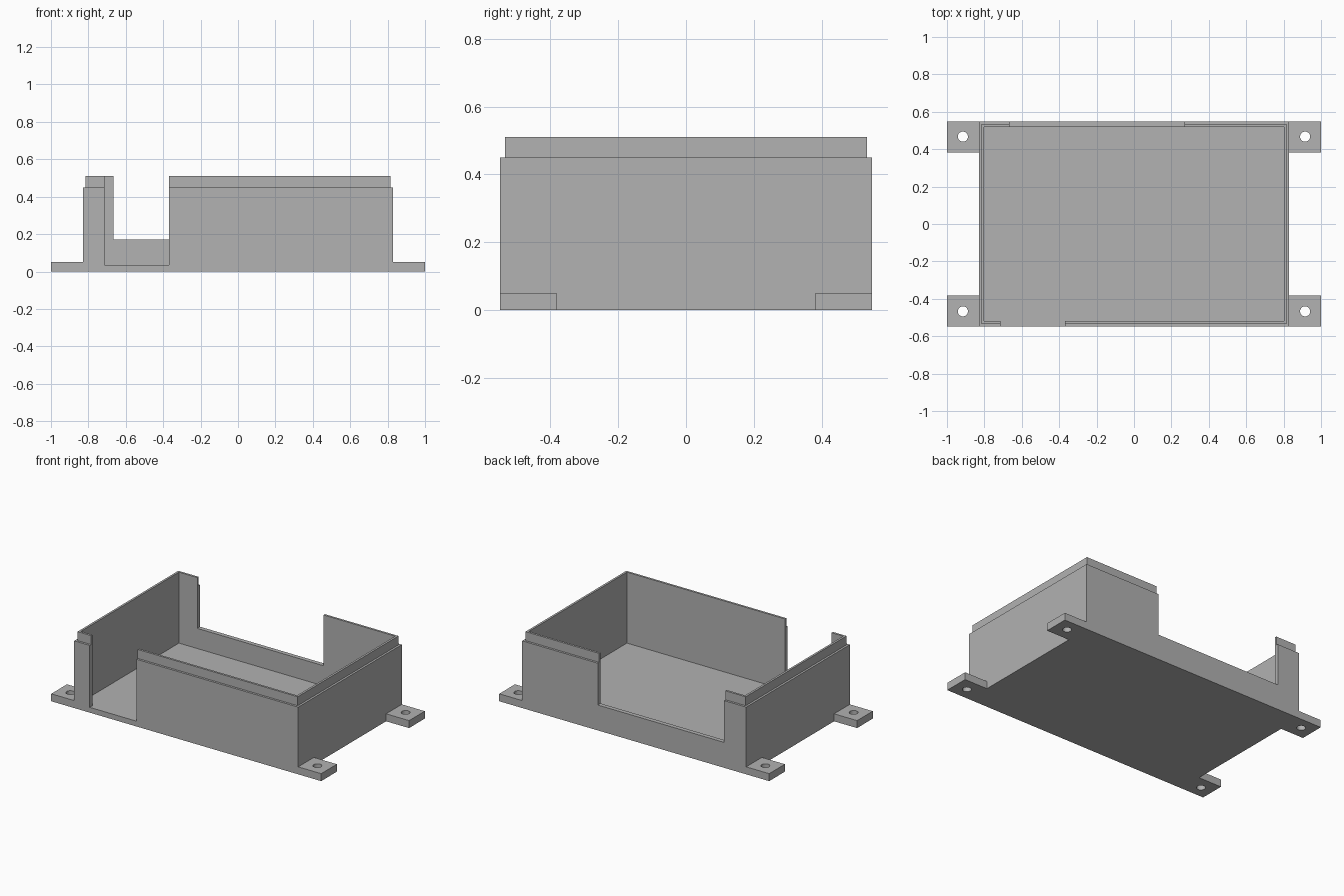
import bpy
import bmesh
from mathutils import Matrix, Vector

default = bpy.data.objects.get("Cube")
if default:
    bpy.data.objects.remove(default, do_unlink=True)

# One plain grey plastic
grey = bpy.data.materials.new("grey plastic")
grey.use_nodes = True
color = (0.445, 0.445, 0.445, 1)
grey.diffuse_color = color
grey.node_tree.nodes["Principled BSDF"].inputs["Base Color"].default_value = color


def finish(name, bm):
    bmesh.ops.recalc_face_normals(bm, faces=bm.faces)
    mesh = bpy.data.meshes.new(name)
    bm.to_mesh(mesh)
    bm.free()
    mesh.materials.append(grey)
    obj = bpy.data.objects.new(name, mesh)
    bpy.context.collection.objects.link(obj)
    return obj


def box_mesh(low, high):
    low, high = Vector(low), Vector(high)
    bm = bmesh.new()
    bmesh.ops.create_cube(bm, size=1, matrix=Matrix.Translation((low + high) / 2)
                          @ Matrix.Diagonal((*(high - low), 1)))
    return bm


def cut(target, cutter):
    cutter.hide_render = True
    mod = target.modifiers.new("cut", 'BOOLEAN')
    mod.operation = 'DIFFERENCE'
    mod.solver = 'EXACT'
    mod.object = cutter
    bpy.context.view_layer.objects.active = target
    bpy.ops.object.modifier_apply(modifier=mod.name)
    bpy.data.objects.remove(cutter, do_unlink=True)


# Enclosure sizes
HALF_X, HALF_Y = 0.83, 0.548
SHOULDER, RIM, FLOOR = 0.45, 0.51, 0.035
STEP = 0.0205

# Tray: block, stepped-in lip, then a cavity pushed down to the floor
bm = box_mesh((-HALF_X, -HALF_Y, 0), (HALF_X, HALF_Y, SHOULDER))
top = max(bm.faces, key=lambda f: f.calc_center_median().z)
for height in (RIM, FLOOR):
    bmesh.ops.inset_region(bm, faces=[top], thickness=STEP)
    new = bmesh.ops.extrude_face_region(bm, geom=[top])["geom"]
    bmesh.ops.delete(bm, geom=[top], context='FACES_ONLY')
    top = next(g for g in new if isinstance(g, bmesh.types.BMFace))
    for v in top.verts:
        v.co.z = height
tray = finish("tray", bm)

# Front opening down to the floor, back opening down to a sill
cut(tray, finish("front_opening", box_mesh((-0.715, -0.7, FLOOR + 0.0005), (-0.37, -0.49, 0.7))))
cut(tray, finish("back_opening", box_mesh((-0.665, 0.49, 0.17), (0.27, 0.7, 0.7))))

# Four mounting tabs with screw holes
for x_name, sx in (("left", 1), ("right", -1)):
    for y_name, sy in (("front", -1), ("back", 1)):
        xs = sorted((sx * HALF_X, sx))
        ys = sorted((sy * 0.382, sy * HALF_Y))
        tab = finish(f"{y_name}_{x_name}_tab",
                     box_mesh((xs[0], ys[0], 0), (xs[1], ys[1], 0.05)))
        hole = bmesh.new()
        bmesh.ops.create_cone(hole, cap_ends=True, segments=32, radius1=0.027,
                              radius2=0.027, depth=0.3,
                              matrix=Matrix.Translation((sx * 0.915, sy * 0.467, 0)))
        cut(tab, finish("screw_hole", hole))
